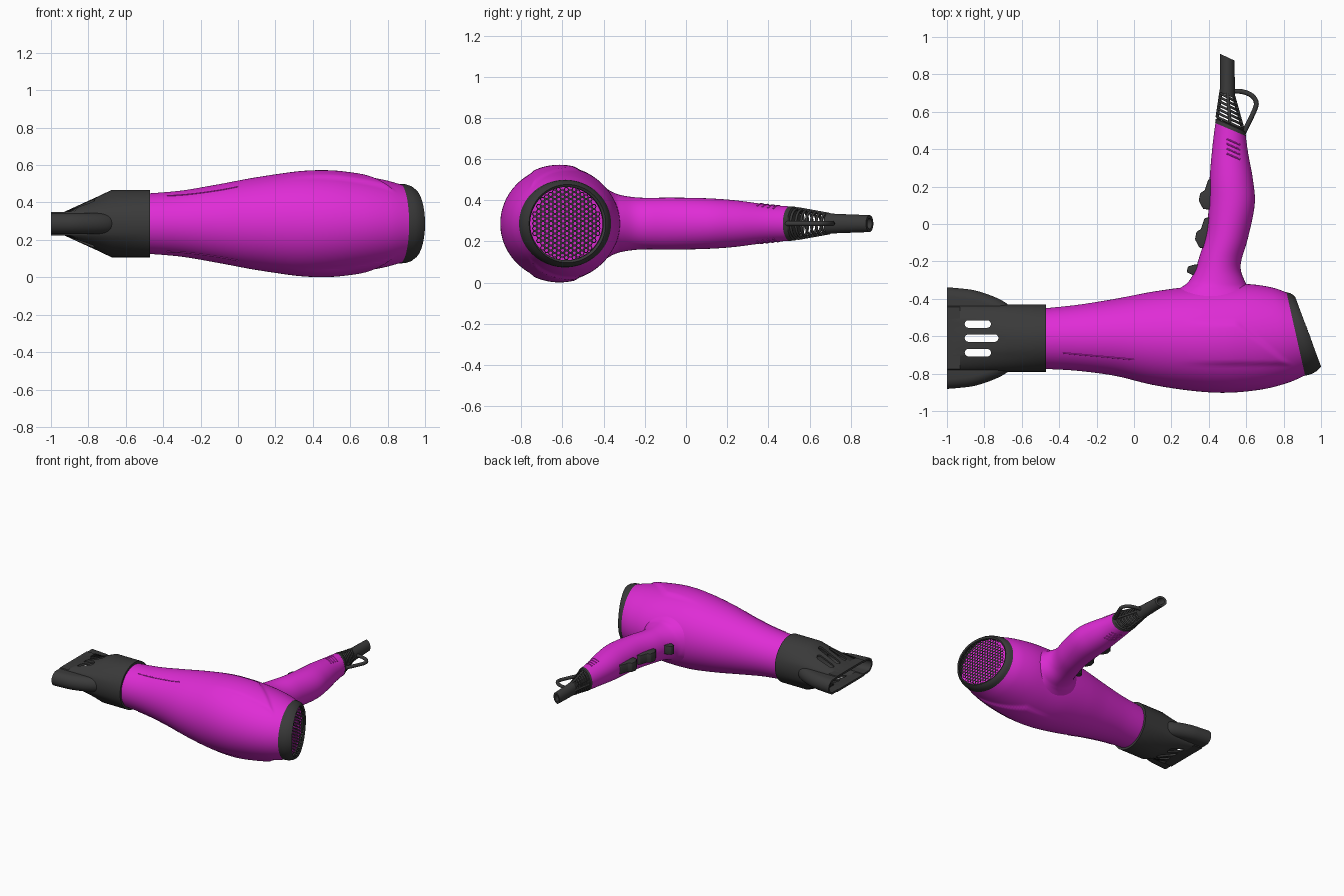
import bpy, bmesh, math
from mathutils import Vector
from mathutils.bvhtree import BVHTree

if "Cube" in bpy.data.objects:
    bpy.data.objects.remove(bpy.data.objects["Cube"])

ZC, YC = 0.287, -0.61          # height of the symmetry plane, barrel axis


def material(name, rgb):
    m = bpy.data.materials.new(name)
    m.diffuse_color = (*rgb, 1)
    m.use_nodes = True
    m.node_tree.nodes["Principled BSDF"].inputs["Base Color"].default_value = m.diffuse_color
    return m


PINK = material("magenta_plastic", (0.74, 0.025, 0.67))
DARK = material("dark_plastic", (0.042, 0.042, 0.042))


def activate(ob):
    bpy.ops.object.select_all(action='DESELECT')
    ob.select_set(True)
    bpy.context.view_layer.objects.active = ob


def finish(name, bm, mat, angle=32):
    bmesh.ops.recalc_face_normals(bm, faces=bm.faces)
    me = bpy.data.meshes.new(name)
    bm.to_mesh(me)
    bm.free()
    ob = bpy.data.objects.new(name, me)
    bpy.context.collection.objects.link(ob)
    me.materials.append(mat)
    activate(ob)
    bpy.ops.object.shade_smooth_by_angle(angle=math.radians(angle))
    return ob


def loft(name, rings, mat, caps=True, angle=32):
    bm = bmesh.new()
    vs = [[bm.verts.new(p) for p in r] for r in rings]
    n = len(vs[0])
    for a, b in zip(vs, vs[1:]):
        for i in range(n):
            j = (i + 1) % n
            bm.faces.new((a[i], a[j], b[j], b[i]))
    if caps:
        bm.faces.new(vs[0])
        bm.faces.new(vs[-1])
    return finish(name, bm, mat, angle)


def spline(secs, steps):
    """Catmull-Rom resampling of section tuples."""
    s = [secs[0]] + secs + [secs[-1]]
    out = []
    for k in range(len(secs) - 1):
        for i in range(steps):
            t = i / steps
            out.append(tuple(0.5 * (2*b + (c-a)*t + (2*a-5*b+4*c-d)*t*t + (3*b-a-3*c+d)*t**3)
                             for a, b, c, d in zip(*s[k:k+4])))
    return out + [secs[-1]]


def ellipse(s, n=64):
    """Ellipse through two opposite xy points, with half height rz."""
    p, q = Vector((s[0], s[1], ZC)), Vector((s[2], s[3], ZC))
    c, a, b = (p + q) / 2, (p - q) / 2, Vector((0, 0, s[4]))
    return [c + a * math.cos(2*math.pi*i/n) + b * math.sin(2*math.pi*i/n) for i in range(n)]


def tube(name, pts, r, mat, cyclic=False, res=3):
    cu = bpy.data.curves.new(name, 'CURVE')
    cu.dimensions, cu.bevel_depth, cu.bevel_resolution = '3D', r, res
    cu.use_fill_caps = True
    sp = cu.splines.new('POLY')
    sp.points.add(len(pts) - 1)
    for q, p in zip(sp.points, pts):
        q.co = (*p, 1)
    sp.use_cyclic_u = cyclic
    cu.materials.append(mat)
    ob = bpy.data.objects.new(name, cu)
    bpy.context.collection.objects.link(ob)
    activate(ob)
    bpy.ops.object.convert(target='MESH')
    bpy.ops.object.shade_smooth_by_angle(angle=math.radians(50))


def boolean(ob, other, op):
    activate(ob)
    m = ob.modifiers.new(op, 'BOOLEAN')
    m.operation, m.object, m.solver = op, other, 'EXACT'
    bpy.ops.object.modifier_apply(modifier=m.name)
    bpy.data.objects.remove(other)


# Barrel, with a raised teardrop panel above and below
def step(t):
    t = min(max(t, 0), 1)
    return t * t * (3 - 2 * t)


body_secs = [(-.5, -.452, -.5, -.773, .160), (-.47, -.45, -.47, -.775, .162),
             (-.3, -.432, -.3, -.785, .177), (-.1, -.40, -.1, -.812, .211),
             (.1, -.362, .1, -.86, .248), (.3, -.335, .32, -.893, .276),
             (.48, -.323, .5, -.902, .275), (.62, -.322, .68, -.885, .257),
             (.74, -.34, .82, -.85, .234), (.82, -.368, .92, -.807, .209)]
rings = [ellipse(s, 128) for s in spline(body_secs, 10)]
for p in (p for r in rings for p in r):
    upper = -.515 - max(p.x - .55, 0) * .8
    d = min(upper - p.y, p.y + .76)
    lift = .011 * step(d / .025) * step((p.x - .2) / .35)
    p.z += lift if p.z > ZC else -lift
body = loft("barrel", rings, PINK)

# Rear cap with rim and perforated grille
loft("rear_cap", [ellipse(s) for s in [
    (.815, -.364, .915, -.811, .213), (.835, -.370, .95, -.802, .211), (.852, -.379, .98, -.784, .203),
    (.862, -.390, 1.0, -.762, .190), (.858, -.402, .992, -.757, .178),
    (.838, -.405, .972, -.765, .178)]], DARK, caps=False)
c = Vector((.922, -.582, ZC))
u = Vector((.134, -.358, 0)).normalized()
w = Vector((0, 0, 1))
nrm = Vector((-u.y, u.x, 0))
bm = bmesh.new()
pitch, R = .0205, .185
for i in range(-10, 11):
    for j in range(-12, 13):
        a0 = i * pitch
        b0 = (j + .5 * (i % 2)) * pitch * 1.1547
        a0 *= 1.0
        if math.hypot(a0, b0) > R - .007:
            continue
        out, inn = [], []
        for k in range(6):
            t = math.radians(60 * k)
            for lst, rad in ((out, pitch * .667), (inn, pitch * .40)):
                a, b = a0 + rad * math.cos(t), b0 + rad * math.sin(t)
                dome = .012 * (1 - (a*a + b*b) / R**2)
                lst.append(bm.verts.new(c + u*a + w*b + nrm*dome))
        for k in range(6):
            m = (k + 1) % 6
            bm.faces.new((out[k], out[m], inn[m], inn[k]))
bmesh.ops.remove_doubles(bm, verts=bm.verts, dist=.0006)
finish("rear_grille", bm, DARK)


# Concentrator nozzle: cylinder cut to a wedge, joined to a flaring slot
def wedge(x, r, h, n=96):
    return [Vector((x, YC + r * math.cos(2*math.pi*i/n),
                    ZC + max(-h, min(h, r * math.sin(2*math.pi*i/n))))) for i in range(n)]


def stadium(hw, hz, n=32):
    pts = []
    for i in range(n):
        t = 2 * math.pi * (i + .5) / n
        pts.append((math.copysign(hw - hz, math.cos(t)) + hz * math.cos(t), hz * math.sin(t)))
    return pts


def flare(name, off, secs):
    return loft(name, [[Vector((x, YC + a, ZC + b)) for a, b in stadium(hw - off, hz - off)]
                       for x, hw, hz in spline(secs, 4)], DARK)


flare_secs = [(-.65, .15, .03), (-.68, .185, .05), (-.75, .222, .056),
              (-.85, .255, .057), (-.93, .266, .057), (-1.0, .272, .057)]
nozzle = loft("nozzle", [wedge(*s) for s in [(-.47, .18, .18), (-.675, .18, .18),
                                             (-.93, .18, .0625), (-1.0, .18, .0625)]], DARK)
boolean(nozzle, flare("flare", 0, flare_secs), 'UNION')
boolean(nozzle, loft("cavity", [wedge(*s) for s in [(-.52, .166, .166), (-.68, .166, .16),
                                                    (-.93, .166, .047), (-1.03, .166, .047)]],
                     DARK), 'DIFFERENCE')
boolean(nozzle, flare("flare_cavity", .014, flare_secs[1:] + [(-1.04, .273, .057)]), 'DIFFERENCE')
for y, x1 in ((-.535, -.765), (-.61, -.725), (-.688, -.765)):
    mid, half = (x1 - .905) / 2, (x1 + .905) / 2
    boolean(nozzle, loft("slot", [[Vector((mid + a, y + b, z)) for a, b in stadium(half, .02)]
                                  for z in (-.1, .7)], DARK), 'DIFFERENCE')
activate(nozzle)
bpy.ops.object.shade_smooth_by_angle(angle=math.radians(25))

# Handle, flaring into the barrel
handle_secs = [(.10, -.44, .74, -.44, .205), (.2, -.37, .66, -.37, .160), (.25, -.34, .615, -.34, .146),
               (.29, -.31, .595, -.31, .137), (.325, -.25, .572, -.25, .128), (.348, -.18, .575, -.19, .125),
               (.385, -.05, .608, -.08, .126), (.40, .1, .645, .1, .123), (.405, .25, .637, .23, .113),
               (.42, .42, .61, .38, .092), (.436, .545, .597, .475, .083)]
handle = loft("handle", [ellipse(s) for s in spline(handle_secs, 6)], PINK)

# Cord guard: collar, ribs, spines and hollow tip
loft("cord_collar", [ellipse(s) for s in [(.434, .54, .599, .47, .084), (.437, .562, .595, .492, .082),
                                          (.445, .564, .587, .501, .072)]], DARK)
A, B = (.445, .572, .582, .508, .072), (.467, .718, .533, .682, .043)
for k in range(8):
    f = k / 7
    s = tuple(a + (b - a) * f for a, b in zip(A, B))
    tube(f"cord_rib_{k+1}", ellipse(s, 32), .0065, DARK, cyclic=True, res=2)
ra, rb = ellipse(A, 4), ellipse(B, 4)
for k in range(4):
    tube(f"cord_spine_{k+1}", [ra[k], rb[k]], .009, DARK)
loft("cord_tip", [ellipse(s, 32) for s in [
    (.459, .705, .541, .67, .050), (.46, .75, .54, .715, .047), (.46, .91, .537, .874, .041),
    (.475, .903, .522, .881, .026), (.475, .80, .522, .78, .026)]], DARK)

# Hanging loop
tube("hanging_loop", [Vector((x, y, ZC)) for x, y in spline(
    [(.52, .71), (.575, .708), (.625, .69), (.652, .655), (.645, .61), (.585, .485)], 5)], .013, DARK)


# Switches on the inner side of the handle
def switch(name, outline, hz):
    bm = bmesh.new()
    lo = [bm.verts.new((x, y, ZC - hz)) for x, y in outline]
    f = bm.faces.new(lo)
    ext = bmesh.ops.extrude_face_region(bm, geom=[f])['geom']
    bmesh.ops.translate(bm, vec=(0, 0, 2*hz), verts=[v for v in ext if isinstance(v, bmesh.types.BMVert)])
    bmesh.ops.bevel(bm, geom=bm.edges[:], offset=.005, segments=2, affect='EDGES', profile=.5)
    finish(name, bm, DARK)


rocker = [(.43, .245), (.397, .238), (.378, .18), (.354, .165), (.346, .125), (.37, .08), (.43, .075)]
switch("heat_switch", rocker, .036)
switch("speed_switch", [(x - .02, y - .207) for x, y in rocker], .036)
switch("cool_button", [(.36, -.215), (.318, -.218), (.288, -.228), (.282, -.258), (.318, -.275), (.36, -.28)], .034)


# Surface accents on both sides: seam line on barrel, slanted marks on handle
def accents(ob, name, path, r):
    tree = BVHTree.FromPolygons([v.co for v in ob.data.vertices], [p.vertices for p in ob.data.polygons])
    for side, label in ((1, "upper"), (-1, "lower")):
        pts = [tree.ray_cast(Vector((x, y, ZC + side)), Vector((0, 0, -side)))[0] for x, y in path]
        tube(f"{name}_{label}", pts, r, PINK)


accents(body, "seam_line", [(-.38 + .038*i, -.69 - .0035*i) for i in range(11)], .0035)
for k in range(4):
    y = .365 + .026 * k
    accents(handle, f"handle_mark_{k+1}", [(.495 + .018*i, y + .012 - .008*i) for i in range(5)], .004)
